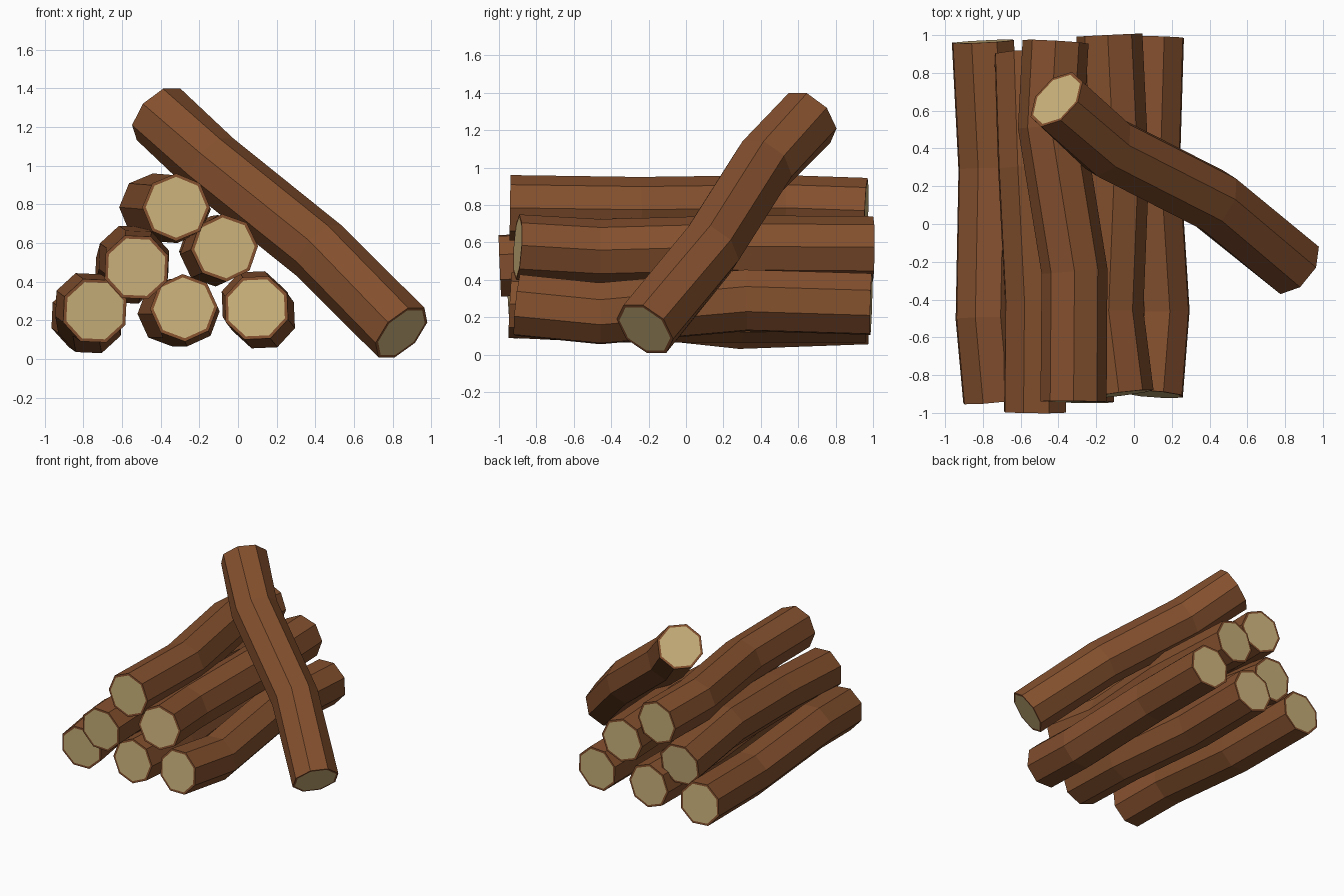
import bpy, bmesh, math
from mathutils import Vector

if "Cube" in bpy.data.objects:
    bpy.data.objects.remove(bpy.data.objects["Cube"])

SIDES, RADIUS, INSET = 8, 0.175, 0.9


def material(name, rgb):
    m = bpy.data.materials.new(name)
    m.diffuse_color = (*rgb, 1)
    m.use_nodes = True
    m.node_tree.nodes["Principled BSDF"].inputs["Base Color"].default_value = m.diffuse_color
    return m


bark = material("bark", (0.23, 0.08, 0.027))
cut_wood = material("cut_wood", (0.60, 0.45, 0.20))


def log(name, path, turn):
    """Octagonal log swept along a crooked path, with pale inset cut ends."""
    pts = [Vector(p) for p in path]
    bm = bmesh.new()

    def ring(i, scale=1.0):
        t = (pts[min(i + 1, len(pts) - 1)] - pts[max(i - 1, 0)]).normalized()
        u = t.cross(Vector((0, 0, 1))).normalized()
        v = u.cross(t)
        out = []
        for k in range(SIDES):
            a = math.radians(turn) + math.tau * k / SIDES
            out.append(bm.verts.new(pts[i] + RADIUS * scale * (u * math.cos(a) + v * math.sin(a))))
        return out

    def bridge(a, b):
        for k in range(SIDES):
            n = (k + 1) % SIDES
            bm.faces.new((a[k], a[n], b[n], b[k]))

    rings = [ring(i) for i in range(len(pts))]
    # bark rim at both ends around the pale cut face
    rings = [ring(0, INSET)] + rings + [ring(len(pts) - 1, INSET)]
    for a, b in zip(rings, rings[1:]):
        bridge(a, b)
    for end in (rings[0], rings[-1]):
        bm.faces.new(end).material_index = 1
    bmesh.ops.recalc_face_normals(bm, faces=bm.faces)
    me = bpy.data.meshes.new(name)
    bm.to_mesh(me)
    bm.free()
    me.materials.append(bark)
    me.materials.append(cut_wood)
    bpy.context.collection.objects.link(bpy.data.objects.new(name, me))


# bottom row
log("bottom_log_left", [(-.74, -.935, .25), (-.78, -.5, .28), (-.765, .29, .195), (-.80, .966, .22)], 20)
log("bottom_log_middle", [(-.28, -.94, .265), (-.27, -.42, .24), (-.345, .3, .24), (-.34, .96, .24)], 2)
log("bottom_log_right", [(.095, -.90, .265), (.13, -.46, .22), (.08, .32, .29), (.10, .99, .27)], 25)
# middle row
log("middle_log_left", [(-.525, -.995, .475), (-.52, -.4, .50), (-.555, .3, .525), (-.575, .90, .45)], 20)
log("middle_log_right", [(-.07, -.90, .575), (-.125, -.46, .55), (-.095, .28, .57), (-.13, 1.0, .565)], 3)
# top of the pile
log("top_log", [(-.32, -.94, .785), (-.315, -.25, .775), (-.44, .52, .785), (-.415, .965, .77)], 0)
# log leaning against the pile
log("leaning_log", [(.845, -.22, .137), (.42, .125, .56), (-.14, .41, 1.01), (-.41, .66, 1.265)], 22.5)
